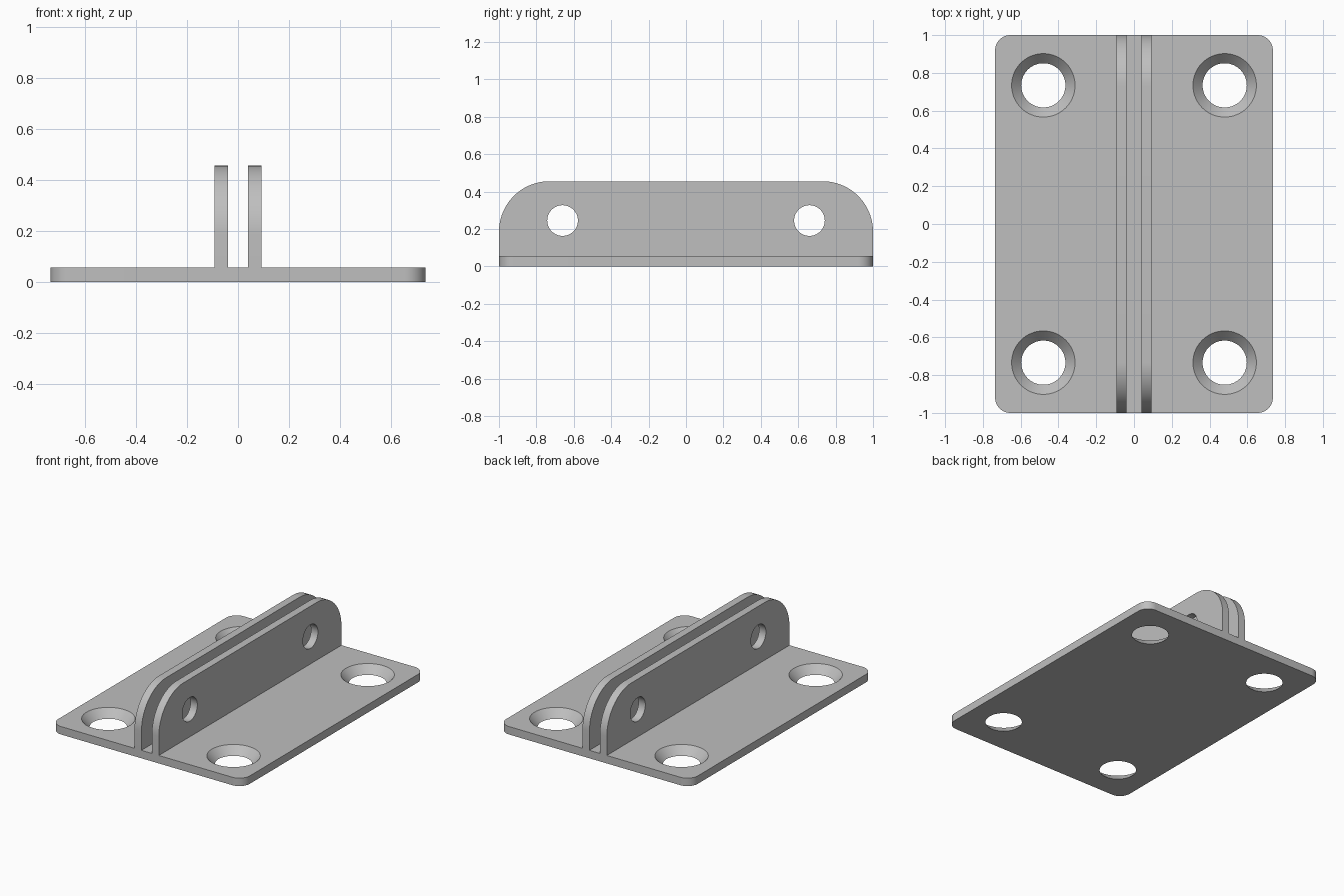
import bpy, bmesh
from math import sin, cos, pi, radians
from mathutils import Matrix, Vector

cube = bpy.data.objects.get("Cube")
if cube:
    bpy.data.objects.remove(cube, do_unlink=True)

HALF_X, HALF_Y, PLATE_Z = 0.735, 1.0, 0.055
FIN_IN, FIN_OUT, FIN_TOP = 0.04, 0.093, 0.455

steel = bpy.data.materials.new("plain grey steel")
steel.use_nodes = True
steel.diffuse_color = (0.52, 0.52, 0.52, 1)
steel.node_tree.nodes["Principled BSDF"].inputs["Base Color"].default_value = steel.diffuse_color


def arc(cx, cy, r, start, steps=16):
    """Quarter circle, anticlockwise from the start angle."""
    return [(cx + r * cos(start + pi / 2 * i / steps),
             cy + r * sin(start + pi / 2 * i / steps)) for i in range(steps + 1)]


def make_object(name, bm):
    bmesh.ops.recalc_face_normals(bm, faces=bm.faces)
    mesh = bpy.data.meshes.new(name)
    bm.to_mesh(mesh)
    bm.free()
    mesh.materials.append(steel)
    obj = bpy.data.objects.new(name, mesh)
    bpy.context.collection.objects.link(obj)
    return obj


def extrude_outline(name, points, push):
    bm = bmesh.new()
    face = bm.faces.new([bm.verts.new(p) for p in points])
    moved = bmesh.ops.extrude_face_region(bm, geom=[face])["geom"]
    bmesh.ops.translate(bm, vec=push, verts=[v for v in moved if isinstance(v, bmesh.types.BMVert)])
    return make_object(name, bm)


def cone_cutter(bm, centre, r1, r2, depth, turn=Matrix()):
    bmesh.ops.create_cone(bm, cap_ends=True, segments=64, radius1=r1, radius2=r2,
                          depth=depth, matrix=Matrix.Translation(centre) @ turn)


def cut(obj, bm):
    cutter = make_object("hole_cutter", bm)
    cutter.hide_render = True
    mod = obj.modifiers.new("holes", 'BOOLEAN')
    mod.operation, mod.solver, mod.object = 'DIFFERENCE', 'EXACT', cutter
    bpy.ops.object.select_all(action='DESELECT')
    bpy.context.view_layer.objects.active = obj
    obj.select_set(True)
    bpy.ops.object.modifier_apply(modifier=mod.name)
    bpy.data.objects.remove(cutter, do_unlink=True)
    bpy.ops.object.shade_smooth_by_angle(angle=radians(30))


# Base plate with rounded corners
r = 0.08
x, y = HALF_X - r, HALF_Y - r
outline = (arc(x, y, r, 0) + arc(-x, y, r, pi / 2)
           + arc(-x, -y, r, pi) + arc(x, -y, r, 3 * pi / 2))
plate = extrude_outline("base_plate", [(a, b, 0) for a, b in outline], Vector((0, 0, PLATE_Z)))

# Countersunk screw holes, tapering through the whole plate
slope = (0.168 - 0.117) / PLATE_Z
over = 0.02
bm = bmesh.new()
for sx in (-1, 1):
    for sy in (-1, 1):
        cone_cutter(bm, (sx * 0.48, sy * 0.734, PLATE_Z / 2),
                    0.117 - slope * over, 0.168 + slope * over, PLATE_Z + 2 * over)
cut(plate, bm)

# Twin upright fins with rounded upper corners and pin holes
r = 0.27
profile = ([(-HALF_Y, PLATE_Z), (HALF_Y, PLATE_Z)]
           + arc(HALF_Y - r, FIN_TOP - r, r, 0, 24)
           + arc(r - HALF_Y, FIN_TOP - r, r, pi / 2, 24))
for name, side in (("left_fin", 1), ("right_fin", -1)):
    fin = extrude_outline(name, [(side * FIN_IN, a, b) for a, b in profile],
                          Vector((side * (FIN_OUT - FIN_IN), 0, 0)))
    bm = bmesh.new()
    for sy in (-1, 1):
        cone_cutter(bm, (side * (FIN_IN + FIN_OUT) / 2, sy * 0.66, 0.245),
                    0.082, 0.082, 0.1, Matrix.Rotation(pi / 2, 4, 'Y'))
    cut(fin, bm)
